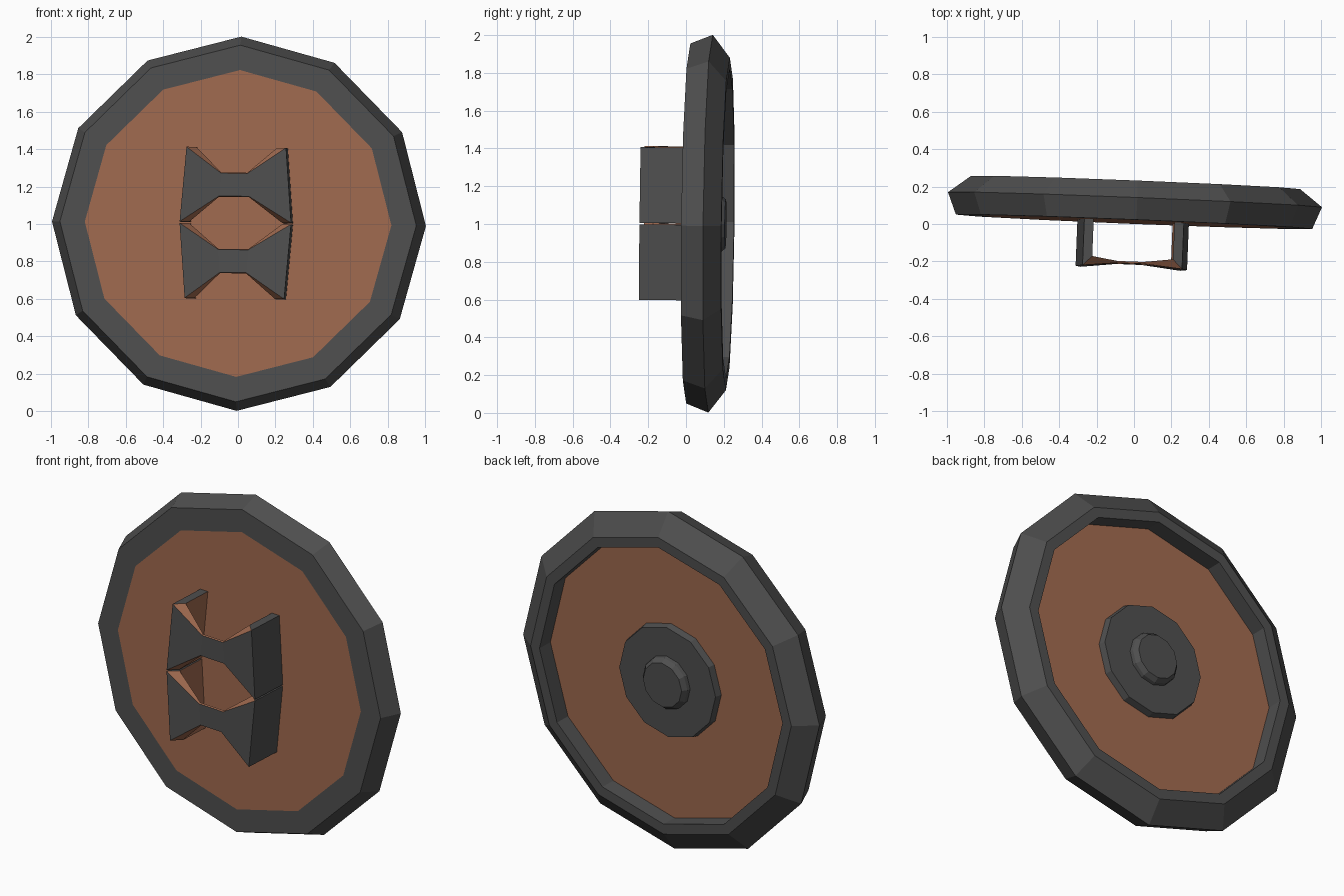
import bpy, bmesh, math
from mathutils import Matrix

if "Cube" in bpy.data.objects:
    bpy.data.objects.remove(bpy.data.objects["Cube"])

SIDES = 12
# slight natural lean of the whole shield, pivoting about its centre
LEAN = (Matrix.Translation((0, 0, 1.003)) @ Matrix.Rotation(math.radians(-2.3), 4, 'Z')
        @ Matrix.Rotation(math.radians(-0.7), 4, 'X') @ Matrix.Rotation(math.radians(0.7), 4, 'Y'))


def material(name, rgb):
    m = bpy.data.materials.new(name)
    m.diffuse_color = (*rgb, 1)
    m.use_nodes = True
    m.node_tree.nodes["Principled BSDF"].inputs["Base Color"].default_value = m.diffuse_color
    return m


iron = material("dark_iron", (0.078, 0.078, 0.078))
leather = material("brown_wood", (0.35, 0.143, 0.078))


def finish(name, bm, mats):
    bmesh.ops.recalc_face_normals(bm, faces=bm.faces)
    bm.transform(LEAN)
    me = bpy.data.meshes.new(name)
    bm.to_mesh(me)
    bm.free()
    ob = bpy.data.objects.new(name, me)
    bpy.context.collection.objects.link(ob)
    for m in mats:
        me.materials.append(m)
    return ob


def lathe(name, profile, mat, closed):
    """Turn a (radius, y) profile about the y axis; open ends get caps."""
    bm = bmesh.new()
    rings = [[bm.verts.new((r * math.sin(i * math.tau / SIDES), y, r * math.cos(i * math.tau / SIDES)))
              for i in range(SIDES)] for r, y in profile]
    pairs = list(zip(rings, rings[1:]))
    if closed:
        pairs.append((rings[-1], rings[0]))
    else:
        bm.faces.new(rings[0])
        bm.faces.new(rings[-1])
    for a, b in pairs:
        for i in range(SIDES):
            j = (i + 1) % SIDES
            bm.faces.new((a[i], a[j], b[j], b[i]))
    return finish(name, bm, [mat])


# rim, board and boss
lathe("rim", [(0.82, 0.012), (0.953, 0.012), (1.0, 0.13), (0.88, 0.222), (0.82, 0.222)], iron, True)
lathe("board", [(0.82, 0.012), (0.82, 0.125)], leather, False)
lathe("boss_plate", [(0.335, 0.12), (0.325, 0.165)], iron, False)
lathe("boss_knob", [(0.155, 0.16), (0.15, 0.185), (0.13, 0.21)], iron, False)


def strap(name, zc, flip):
    """Bow-tie strap: two legs and a pinched front, iron outside, brown inside."""
    # x, y outside / x, y inside / half height outside, inside
    half = [(0.282, 0.03, 0.232, 0.03, 0.2, 0.2),
            (0.282, -0.235, 0.232, -0.185, 0.2, 0.2),
            (0.075, -0.214, 0.075, -0.204, 0.061, 0.065)]
    stations = [(-1, s) for s in half] + [(1, s) for s in reversed(half)]
    bm = bmesh.new()
    rings = []
    for side, (xo, yo, xi, yi, ho, hi) in stations:
        ring = []
        for x, y, h in ((xo, yo, ho), (xo, yo, -ho), (xi, yi, -hi), (xi, yi, hi)):
            lean = 0.08 * h * flip          # narrower at the far end
            shift = -0.015 if x < 0.1 else -0.005
            ring.append(bm.verts.new((side * (x - lean) + shift, y, zc + h)))
        rings.append(ring)
    for k, (a, b) in enumerate(zip(rings, rings[1:])):
        for i in range(4):
            j = (i + 1) % 4
            f = bm.faces.new((a[i], a[j], b[j], b[i]))
            inside = i == 2
            pinched_edge = i in (1, 3) and 1 <= k <= 3
            f.material_index = 1 if inside or pinched_edge else 0
    bm.faces.new(rings[0])
    bm.faces.new(rings[-1])
    finish(name, bm, [iron, leather])


# arm straps on the front
strap("upper_strap", 0.204, 1)
strap("lower_strap", -0.204, -1)
